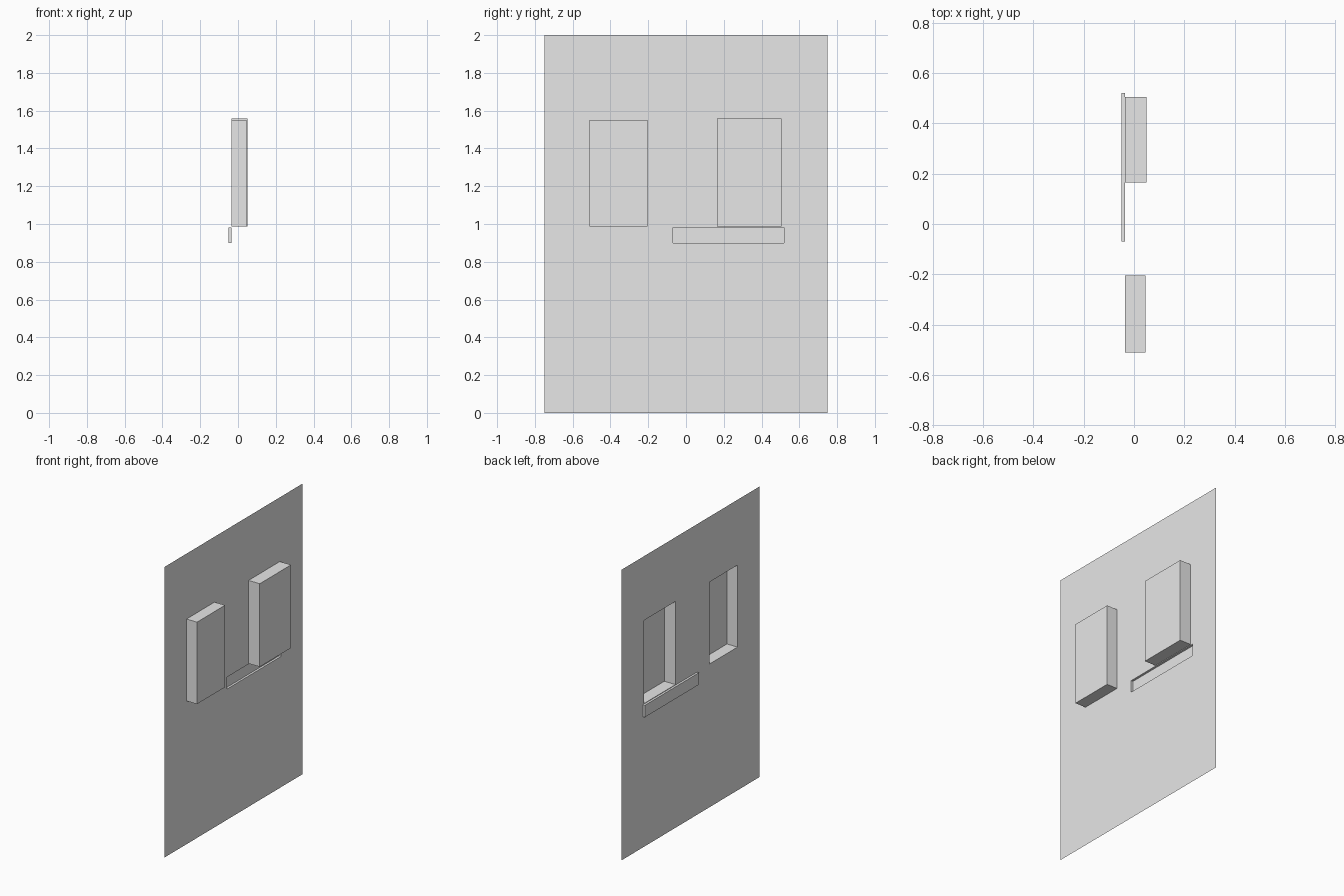
import bpy
import bmesh

cube = bpy.data.objects.get("Cube")
if cube:
    bpy.data.objects.remove(cube, do_unlink=True)

grey = bpy.data.materials.new("light grey")
grey.use_nodes = True
grey.diffuse_color = (0.8, 0.8, 0.8, 1)
grey.node_tree.nodes["Principled BSDF"].inputs["Base Color"].default_value = (0.8, 0.8, 0.8, 1)

WALL_X = -0.035
# Pockets: name -> (open depth x, y range, z range)
POCKETS = {
    "small_window_box": (0.045, (-0.51, -0.205), (0.986, 1.55)),
    "large_window_box": (0.05, (0.165, 0.505), (0.986, 1.558)),
    "sill_ledge": (-0.05, (-0.07, 0.52), (0.90, 0.982)),
}


def finish(name, bm):
    mesh = bpy.data.meshes.new(name)
    bm.to_mesh(mesh)
    bm.free()
    mesh.materials.append(grey)
    bpy.context.collection.objects.link(bpy.data.objects.new(name, mesh))


def pocket(name, depth, ys, zs):
    """Five-sided box standing off the wall, open on the wall side."""
    bm = bmesh.new()
    bmesh.ops.create_cube(bm, size=1)
    x0, x1 = sorted((WALL_X, depth))
    for v in bm.verts:
        v.co = ((x0, x1)[v.co.x > 0], ys[v.co.y > 0], zs[v.co.z > 0])
    back = [f for f in bm.faces if abs(f.calc_center_median().x - WALL_X) < 1e-4]
    bmesh.ops.delete(bm, geom=back, context='FACES')
    finish(name, bm)


def in_opening(y, z):
    return any(ys[0] < y < ys[1] and zs[0] < z < zs[1]
               for _, ys, zs in POCKETS.values())


# Thin wall panel, with an opening behind every pocket
bm = bmesh.new()
y_cuts = sorted({-0.75, 0.75, *(y for p in POCKETS.values() for y in p[1])})
z_cuts = sorted({0.0, 2.0, *(z for p in POCKETS.values() for z in p[2])})
grid = [[bm.verts.new((WALL_X, y, z)) for z in z_cuts] for y in y_cuts]
for i in range(len(y_cuts) - 1):
    for j in range(len(z_cuts) - 1):
        if not in_opening((y_cuts[i] + y_cuts[i + 1]) / 2, (z_cuts[j] + z_cuts[j + 1]) / 2):
            bm.faces.new((grid[i][j], grid[i + 1][j], grid[i + 1][j + 1], grid[i][j + 1]))
finish("wall_panel", bm)

# Window boxes and sill
for name, (depth, ys, zs) in POCKETS.items():
    pocket(name, depth, ys, zs)
